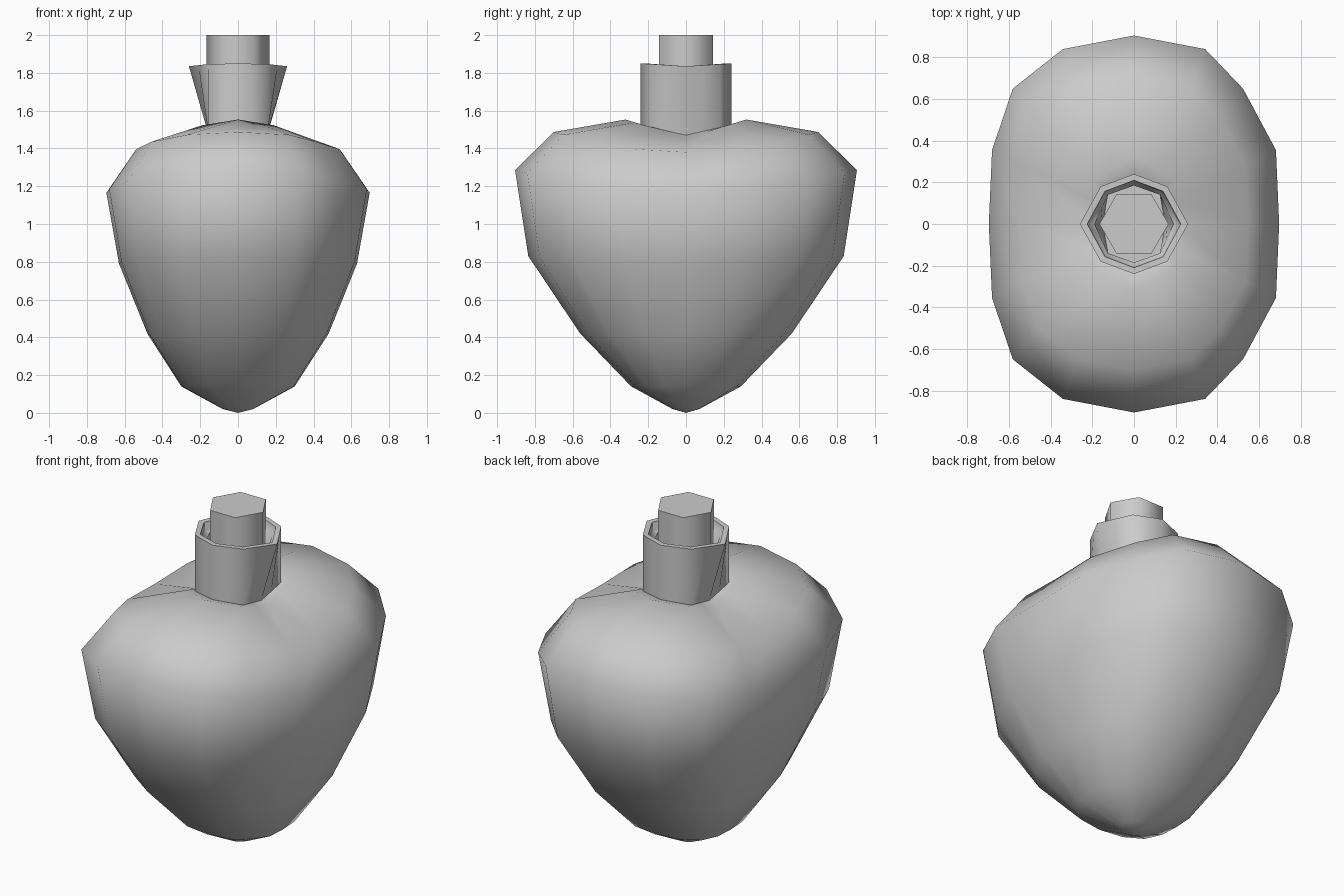
import bpy, bmesh
from math import radians, cos, sin, pi

if "Cube" in bpy.data.objects:
    bpy.data.objects.remove(bpy.data.objects["Cube"])


def finish(bm, name, angle):
    bmesh.ops.recalc_face_normals(bm, faces=bm.faces)
    me = bpy.data.meshes.new(name)
    bm.to_mesh(me)
    bm.free()
    ob = bpy.data.objects.new(name, me)
    bpy.context.collection.objects.link(ob)
    bpy.ops.object.select_all(action='DESELECT')
    ob.select_set(True)
    bpy.context.view_layer.objects.active = ob
    bpy.ops.object.shade_smooth_by_angle(angle=radians(angle))
    return ob


def mirror_quadrant(q):
    """Quadrant outline (from +x to +y) -> full closed loop."""
    left = [(-x, y) for x, y in reversed(q[:-1])]
    half = q + left
    return half + [(x, -y) for x, y in reversed(half[1:-1])]


def body_loop(rx, ry, zx, zy):
    """Rounded 16-sided section, rising from zx at the sides to zy at the lobes."""
    q = [(1, 0), (.978, .392), (.835, .718), (.49, .928), (0, 1)]
    pts = []
    for x, y in mirror_quadrant(q):
        k = .9 if abs(x - .835) < .01 else 1     # right side is a bit flatter
        pts.append((x * rx * k, y * ry, zx + (zy - zx) * y * y))
    return pts


def neck_loop(px, pd, py, zx, zy):
    """Octagon with edge midpoints: side point, diagonal point, lobe point."""
    dx, dy = pd
    q = [(px, 0), ((px + dx) / 2, dy / 2), pd, (dx / 2, (dy + py) / 2), (0, py)]
    return [(x, y, zx + (zy - zx) * abs(y) / py) for x, y in mirror_quadrant(q)]


# Heart-shaped flask with flared neck, outside up and back down inside
loops = [
    body_loop(.08, .07, .02, .02),
    body_loop(.30, .29, .14, .14),
    body_loop(.48, .56, .42, .42),
    body_loop(.63, .835, .79, .83),
    body_loop(.697, .905, 1.165, 1.285),
    body_loop(.55, .70, 1.38, 1.487),
    neck_loop(.20, (.19, .22), .32, 1.455, 1.553),
    neck_loop(.155, (.16, .18), .24, 1.47, 1.525),
    neck_loop(.26, (.16, .18), .24, 1.835, 1.85),
    neck_loop(.225, (.14, .157), .21, 1.835, 1.85),
    neck_loop(.215, (.132, .15), .20, 1.79, 1.80),
    neck_loop(.19, (.125, .14), .185, 1.78, 1.79),
    neck_loop(.15, (.125, .14), .185, 1.55, 1.55),
]
bm = bmesh.new()
rings = [[bm.verts.new(p) for p in loop] for loop in loops]
n = 16
for a, b in zip(rings, rings[1:]):
    for i in range(n):
        j = (i + 1) % n
        bm.faces.new((a[i], a[j], b[j], b[i]))
tip = bm.verts.new((0, 0, 0))
for i in range(n):
    bm.faces.new((tip, rings[0][(i + 1) % n], rings[0][i]))
bm.faces.new(rings[-1])
finish(bm, "heart_flask", 55)

# Six-sided stopper
bm = bmesh.new()
lo, hi = ([bm.verts.new((.166 * cos(i * pi / 3), .166 * sin(i * pi / 3), z))
           for i in range(6)] for z in (1.5, 2.0))
for i in range(6):
    j = (i + 1) % 6
    bm.faces.new((lo[i], lo[j], hi[j], hi[i]))
bm.faces.new(hi)
bm.faces.new(lo)
finish(bm, "stopper", 65)
